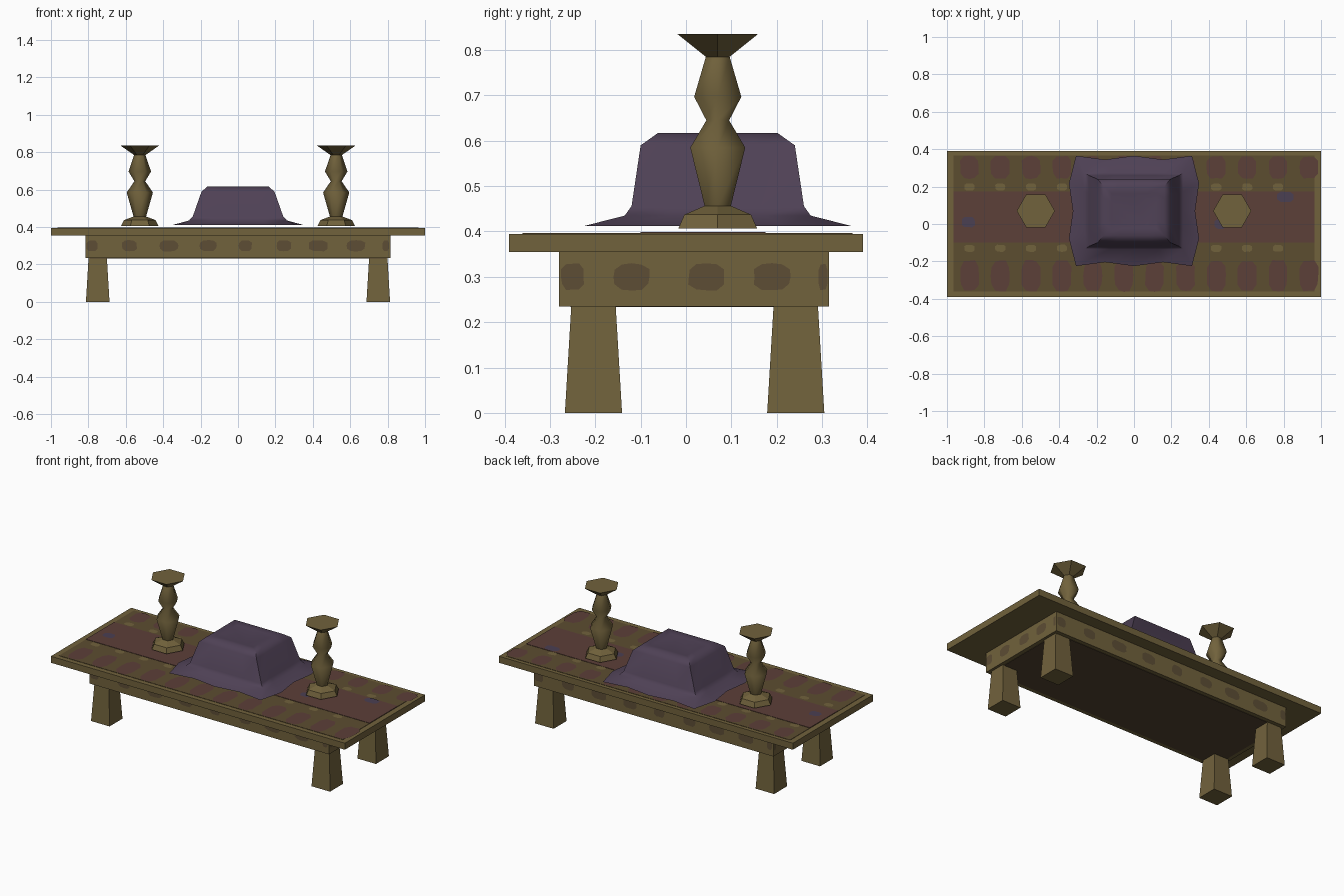
import bpy, bmesh, math, random
from mathutils import Vector

random.seed(4)
cube = bpy.data.objects.get("Cube")
if cube:
    bpy.data.objects.remove(cube, do_unlink=True)


def material(name, r, g, b):
    m = bpy.data.materials.new(name)
    m.use_nodes = True
    m.diffuse_color = (r, g, b, 1)
    m.node_tree.nodes["Principled BSDF"].inputs["Base Color"].default_value = (r, g, b, 1)
    return m


WOOD = material("olive wood", 0.165, 0.122, 0.045)
BROWN = material("brown stain", 0.11, 0.075, 0.035)
RUNNER = material("dark olive cloth", 0.108, 0.074, 0.03)
RED = material("dull red cloth", 0.107, 0.05, 0.04)
PURPLE = material("purple drape", 0.078, 0.053, 0.092)
BLUE = material("faded blue", 0.07, 0.05, 0.085)
UNDER = material("dark underside", 0.085, 0.055, 0.03)


def finish(name, bm, mat, smooth=None):
    bmesh.ops.recalc_face_normals(bm, faces=bm.faces)
    me = bpy.data.meshes.new(name)
    bm.to_mesh(me)
    bm.free()
    ob = bpy.data.objects.new(name, me)
    bpy.context.collection.objects.link(ob)
    me.materials.append(mat)
    if smooth:
        bpy.ops.object.select_all(action='DESELECT')
        ob.select_set(True)
        bpy.context.view_layer.objects.active = ob
        bpy.ops.object.shade_smooth_by_angle(angle=math.radians(smooth))
    return ob


def loft(name, rings, mat, smooth=None, cap_bottom=True):
    """Skin a stack of equal-length point rings, listed bottom to top."""
    bm = bmesh.new()
    loops = [[bm.verts.new(p) for p in ring] for ring in rings]
    n = len(loops[0])
    for a, b in zip(loops, loops[1:]):
        for i in range(n):
            j = (i + 1) % n
            bm.faces.new((a[i], a[j], b[j], b[i]))
    bm.faces.new(loops[-1])
    if cap_bottom:
        bm.faces.new(loops[0][::-1])
    return finish(name, bm, mat, smooth)


def rect(x0, x1, y0, y1, z):
    return [(x0, y0, z), (x1, y0, z), (x1, y1, z), (x0, y1, z)]


def box(name, x0, x1, y0, y1, z0, z1, mat):
    return loft(name, [rect(x0, x1, y0, y1, z0), rect(x0, x1, y0, y1, z1)], mat)


def patches(name, spots, origin, u, v, mat):
    """Flat, slightly ragged rounded patches; each spot is (u, v, width, height)."""
    u, v, origin = Vector(u), Vector(v), Vector(origin)
    bm = bmesh.new()
    for cu, cv, w, h in spots:
        ring = []
        for i in range(12):
            a = math.tau * i / 12
            c, s = math.cos(a), math.sin(a)
            r = random.uniform(0.94, 1.05) / (c ** 4 + s ** 4) ** 0.25 / 2
            ring.append(bm.verts.new(origin + u * (cu + c * r * w) + v * (cv + s * r * h)))
        bm.faces.new(ring)
    ob = finish(name, bm, mat)
    # Make every patch face outward
    if ob.data.polygons[0].normal.dot(u.cross(v)) < 0:
        ob.data.flip_normals()
    return ob


# Table body
box("table_top", -1, 1, -0.39, 0.39, 0.355, 0.395, WOOD)
box("apron", -0.815, 0.815, -0.28, 0.315, 0.235, 0.355, WOOD)
box("underside_panel", -0.79, 0.79, -0.255, 0.29, 0.233, 0.236, UNDER)

# Tapered legs
for side, sx in (("left", 1), ("right", -1)):
    for end, y in (("front", -0.204), ("back", 0.242)):
        rings = [rect(sx * 0.75 - h, sx * 0.75 + h, y - h, y + h, z)
                 for h, z in ((0.063, 0), (0.049, 0.235))]
        loft(f"{end}_{side}_leg", rings, WOOD)

# Painted stains around the apron
long_side = [(-0.78, 0.06), (-0.58, 0.08), (-0.37, 0.1), (-0.16, 0.09), (0.04, 0.07),
             (0.245, 0.08), (0.43, 0.1), (0.63, 0.1), (0.79, 0.035)]
short_side = [(-0.25, 0.05), (-0.12, 0.08), (0.045, 0.08), (0.19, 0.08), (0.302, 0.02)]
for name, spots, origin, u in (
        ("front", long_side, (0, -0.282, 0.3), (1, 0, 0)),
        ("back", long_side, (0, 0.317, 0.3), (-1, 0, 0)),
        ("left", short_side, (0.817, 0, 0.3), (0, 1, 0)),
        ("right", [(-y, w) for y, w in short_side], (-0.817, 0, 0.3), (0, -1, 0))):
    patches(name + "_apron_stains", [(c, 0, w, 0.058) for c, w in spots],
            origin, u, (0, 0, 1), BROWN)

# Patterned cloth on the table
box("table_cloth", -0.965, 0.965, -0.36, 0.367, 0.394, 0.397, RUNNER)
box("red_band", -0.965, 0.965, -0.1, 0.175, 0.396, 0.399, RED)
columns = [-0.88 + 0.165 * i for i in range(12)]
blocks = [(x, y, 0.1, h) for x in columns for y, h in ((0.303, 0.12), (-0.277, 0.165))]
patches("red_cloth_patches", blocks, (0, 0, 0.399), (1, 0, 0), (0, 1, 0), RED)
dots = [(x, y, 0.055, 0.038) for x in columns[:-1] for y in (0.198, -0.13)]
patches("light_cloth_dots", dots, (0, 0, 0.4), (1, 0, 0), (0, 1, 0), WOOD)
patches("blue_cloth_spots", [(-0.885, 0.01, 0.07, 0.055), (0.81, 0.145, 0.09, 0.055),
                             (0.46, 0, 0.06, 0.05)],
        (0, 0, 0.401), (1, 0, 0), (0, 1, 0), BLUE)


# Six-sided candlesticks
def hexagon(cx, r, z):
    return [(cx + r * math.cos(math.tau * i / 6), 0.07 + r * math.sin(math.tau * i / 6), z)
            for i in range(6)]


for side, cx in (("left", 0.525), ("right", -0.525)):
    for part, profile, smooth in (
            ("base", ((0.1, 0.407), (0.085, 0.437), (0.035, 0.456)), None),
            ("stem", ((0.033, 0.455), (0.07, 0.585), (0.029, 0.645),
                      (0.06, 0.697), (0.03, 0.786)), 65),
            ("dish", ((0.03, 0.785), (0.102, 0.835)), None)):
        loft(f"{side}_candlestick_{part}", [hexagon(cx, r, z) for r, z in profile],
             WOOD, smooth)


# Draped cloth over a box shape
def drape_ring(hx, hy, z, wave=0.0):
    """Rectangle with four segments per side, centred on the drape."""
    pts = []
    steps = (-1, -0.5, 0, 0.5)
    for k in range(4):
        for i, t in enumerate(steps):
            x, y = ((t, -1), (1, t), (-t, 1), (-1, -t))[k]
            px, py = x * hx, y * hy
            if wave and i:
                if k % 2:
                    px += x * (0.8 * wave if i == 2 else 1.8 * wave)
                elif i != 2:
                    py -= y * wave
            pts.append((px, py + 0.07, z))
    return pts


loft("draped_cloth", [
    drape_ring(0.31, 0.295, 0.412, 0.021),
    drape_ring(0.262, 0.205, 0.435),
    drape_ring(0.242, 0.19, 0.456),
    drape_ring(0.195, 0.17, 0.59),
    drape_ring(0.163, 0.132, 0.617),
    drape_ring(0.12, 0.095, 0.611)], PURPLE, 50, cap_bottom=False)
